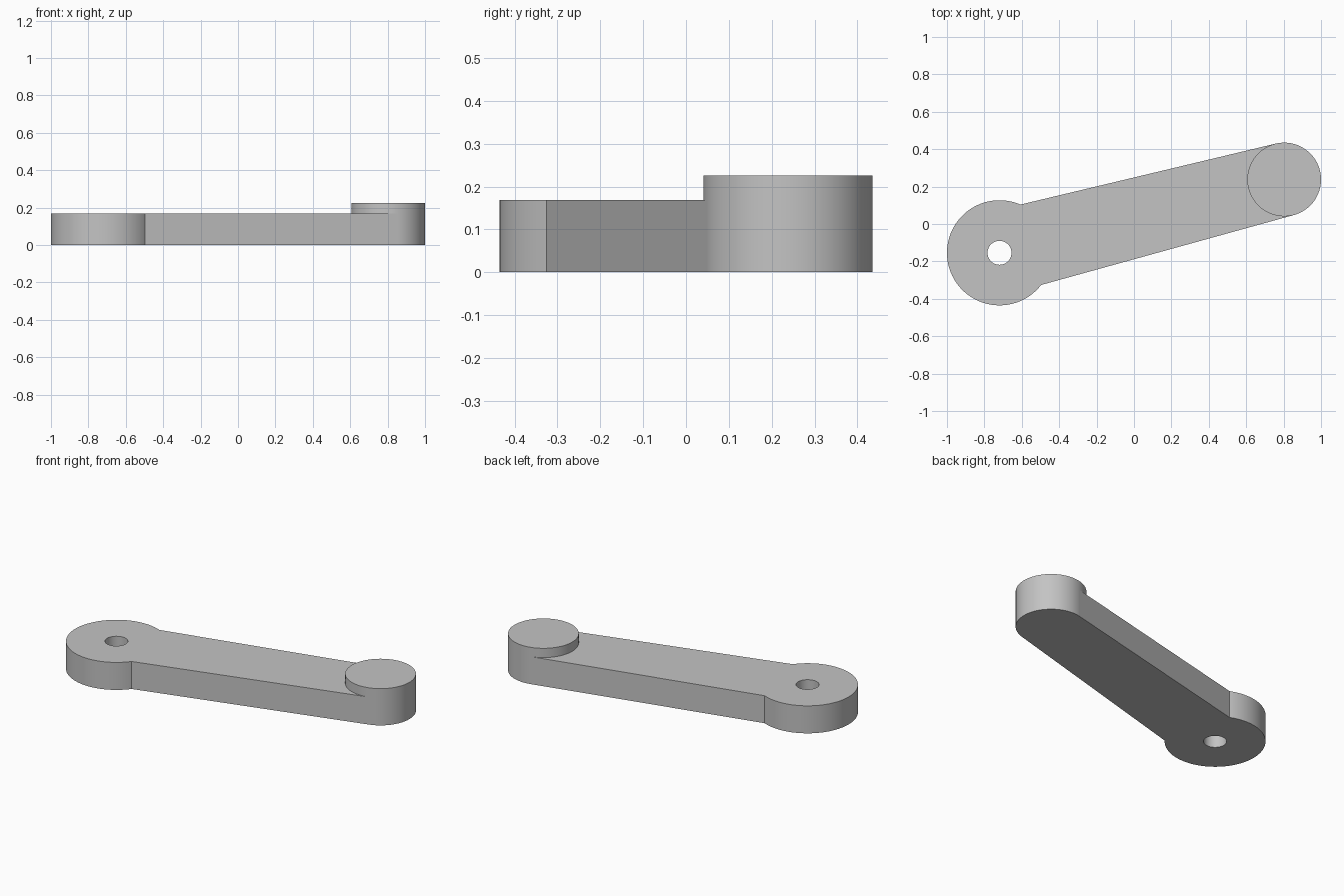
import bpy
import bmesh
from mathutils import Vector

cube = bpy.data.objects.get("Cube")
if cube:
    bpy.data.objects.remove(cube, do_unlink=True)

HUB = Vector((-0.719, -0.154))
TIP = Vector((0.803, 0.238))
HUB_R, TIP_R, HOLE_R = 0.281, 0.197, 0.064
PLATE_H, BOSS_H = 0.169, 0.226

grey = bpy.data.materials.new("plain_grey")
grey.use_nodes = True
colour = (0.55, 0.55, 0.55, 1)
grey.diffuse_color = colour
grey.node_tree.nodes["Principled BSDF"].inputs["Base Color"].default_value = colour


def disc(name, centre, radius, low, high):
    bpy.ops.mesh.primitive_cylinder_add(
        vertices=128, radius=radius, depth=high - low,
        location=(centre.x, centre.y, (low + high) / 2))
    obj = bpy.context.object
    obj.name = name
    obj.data.materials.append(grey)
    return obj


def tapered_bar(name, start, end, half_start, half_end, height):
    along = (end - start).normalized()
    side = Vector((-along.y, along.x))
    outline = [start - side * half_start, end - side * half_end,
               end + side * half_end, start + side * half_start]
    bm = bmesh.new()
    base = bm.faces.new([bm.verts.new((p.x, p.y, 0)) for p in outline])
    result = bmesh.ops.extrude_face_region(bm, geom=[base])
    top = [v for v in result["geom"] if isinstance(v, bmesh.types.BMVert)]
    bmesh.ops.translate(bm, verts=top, vec=(0, 0, height))
    bmesh.ops.recalc_face_normals(bm, faces=bm.faces)
    mesh = bpy.data.meshes.new(name)
    bm.to_mesh(mesh)
    bm.free()
    mesh.materials.append(grey)
    obj = bpy.data.objects.new(name, mesh)
    bpy.context.collection.objects.link(obj)
    return obj


# Tapered arm, large pivot hub, raised end boss and the hole through the hub
arm = tapered_bar("lever_arm", HUB, TIP, 0.225, TIP_R, PLATE_H)
hub = disc("pivot_hub", HUB, HUB_R, 0, PLATE_H)
boss = disc("end_boss", TIP, TIP_R, 0, BOSS_H)
hole = disc("pivot_hole_cutter", HUB, HOLE_R, -0.1, PLATE_H + 0.1)

# Merge into one solid
bpy.ops.object.select_all(action="DESELECT")
arm.select_set(True)
bpy.context.view_layer.objects.active = arm
for part, operation in ((hub, "UNION"), (boss, "UNION"), (hole, "DIFFERENCE")):
    mod = arm.modifiers.new(part.name, "BOOLEAN")
    mod.object = part
    mod.operation = operation
    mod.solver = "EXACT"
    bpy.ops.object.modifier_apply(modifier=mod.name)
    bpy.data.objects.remove(part, do_unlink=True)

bpy.ops.object.shade_smooth_by_angle(angle=0.5)
